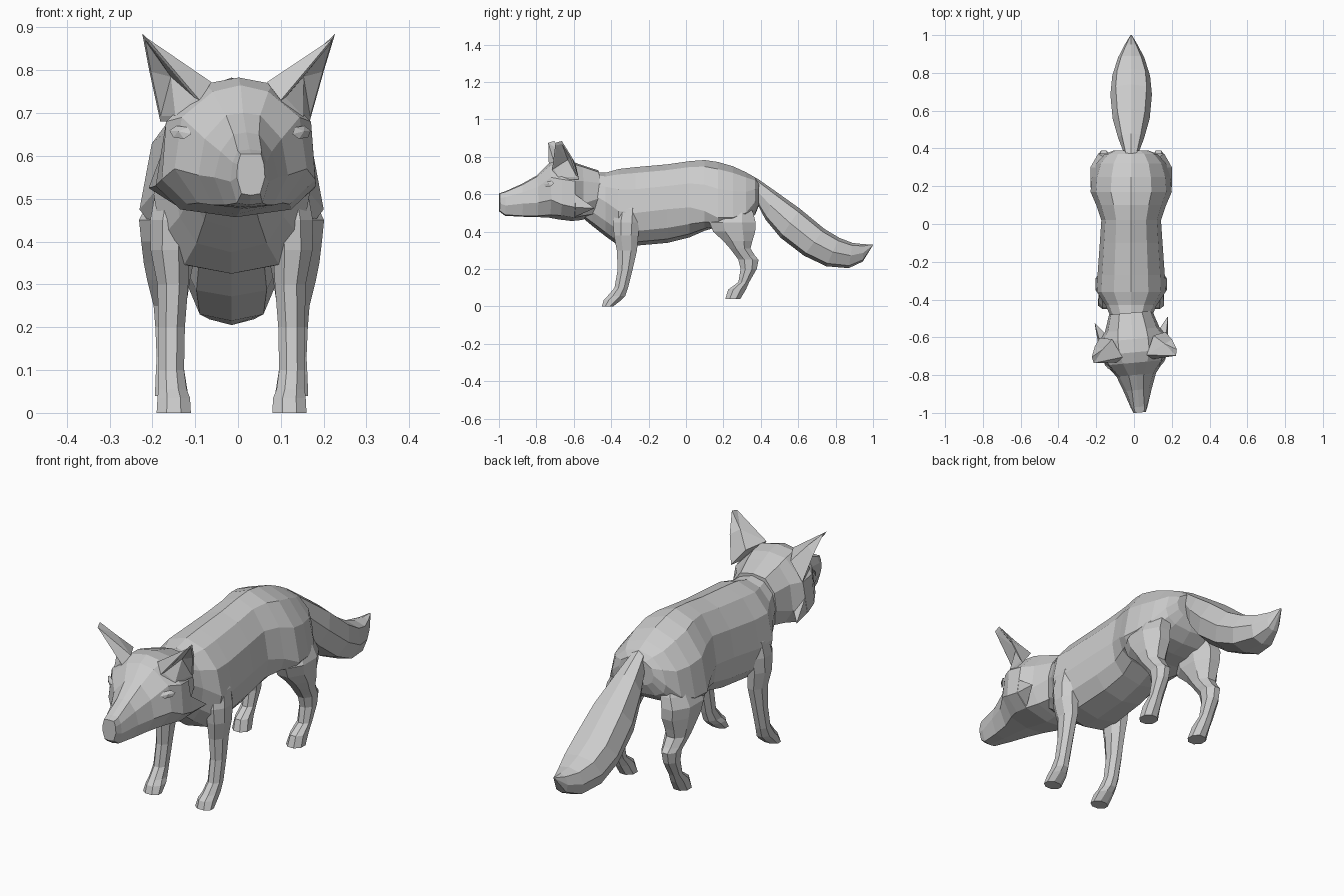
import bpy, bmesh, math
from mathutils import Vector, Matrix

default = bpy.data.objects.get("Cube")
if default:
    bpy.data.objects.remove(default, do_unlink=True)

fur = bpy.data.materials.new("light_grey")
fur.use_nodes = True
GREY = (0.6, 0.6, 0.6, 1)
fur.diffuse_color = GREY
fur.node_tree.nodes["Principled BSDF"].inputs["Base Color"].default_value = GREY

MID = -0.015                      # sideways offset of the trunk
TRUNK = Matrix.Translation((MID, 0, 0))
PIVOT = Vector((MID, -0.5, 0))    # the head turns slightly about the neck
HEAD = Matrix.Translation(PIVOT) @ Matrix.Rotation(0.09, 4, 'Z') @ Matrix.Translation((0, 0.5, 0))


def finish(bm, name, matrix):
    bmesh.ops.recalc_face_normals(bm, faces=bm.faces)
    mesh = bpy.data.meshes.new(name)
    bm.to_mesh(mesh)
    bm.free()
    mesh.transform(matrix)
    mesh.materials.append(fur)
    obj = bpy.data.objects.new(name, mesh)
    bpy.context.collection.objects.link(obj)
    return obj


def loft(name, rings, matrix):
    """Skin a list of equal-length point rings and cap both ends."""
    bm = bmesh.new()
    loops = [[bm.verts.new(p) for p in ring] for ring in rings]
    n = len(loops[0])
    for a, b in zip(loops, loops[1:]):
        for i in range(n):
            j = (i + 1) % n
            bm.faces.new((a[i], a[j], b[j], b[i]))
    bm.faces.new(loops[0])
    bm.faces.new(loops[-1])
    return finish(bm, name, matrix)


def soft(v, power):
    return math.copysign(abs(v) ** power, v)


# Trunk: y, top, underside, height of widest point, half width
trunk = [
    (-.56, .70, .48, .60, .085), (-.50, .72, .43, .60, .105),
    (-.43, .715, .375, .56, .135), (-.36, .735, .325, .51, .182),
    (-.27, .745, .325, .50, .178), (-.10, .76, .34, .52, .166),
    (.02, .777, .37, .53, .158), (.10, .783, .405, .51, .185),
    (.17, .773, .425, .475, .215), (.25, .75, .43, .475, .208),
    (.32, .718, .45, .50, .185), (.37, .69, .49, .56, .14),
    (.39, .66, .54, .60, .09)]


def trunk_ring(y, top, low, wide, w, sides=12):
    ring = []
    for i in range(sides):
        t = math.tau * i / sides
        c = math.cos(t)
        upper = c > 0
        ring.append((w * soft(math.sin(t), 1 if upper else .72), y,
                     wide + soft(c, .95 if upper else .85) * (top - wide if upper else wide - low)))
    return ring


loft("body", [trunk_ring(*r) for r in trunk], TRUNK)

# Tail: upper edge (y, z), lower edge (y, z), half width
tail = [
    (.33, .70, .36, .59, .035), (.38, .685, .38, .55, .04),
    (.48, .615, .425, .465, .068), (.61, .522, .505, .368, .098),
    (.74, .415, .63, .272, .11), (.82, .367, .75, .215, .10),
    (.89, .34, .87, .205, .07), (.95, .333, .945, .24, .035),
    (1.0, .332, .998, .325, .004)]


def tail_ring(y0, z0, y1, z1, w, sides=8):
    top, low = Vector((0, y0, z0)), Vector((0, y1, z1))
    centre, half = (top + low) / 2, (top - low) / 2
    angles = [math.tau * i / sides for i in range(sides)]
    return [centre + half * soft(math.cos(t), .65)
            + Vector((w * soft(math.sin(t), .85), 0, 0)) for t in angles]


loft("tail", [tail_ring(*r) for r in tail], TRUNK)

# Legs: z, front y, back y, centre x, half width
front_leg = [
    (.60, -.34, -.27, .10, .04), (.52, -.375, -.248, .13, .047),
    (.45, -.39, -.248, .14, .05), (.38, -.385, -.255, .143, .046),
    (.30, -.37, -.262, .137, .036), (.20, -.365, -.285, .14, .031),
    (.10, -.382, -.31, .141, .03), (.055, -.42, -.325, .138, .033),
    (.035, -.44, -.345, .135, .038), (0, -.45, -.39, .135, .04)]
hind_leg = [
    (.58, .20, .32, .10, .04), (.50, .15, .36, .13, .062),
    (.45, .125, .372, .146, .07), (.40, .145, .37, .145, .066),
    (.35, .20, .355, .147, .058), (.31, .235, .345, .147, .05),
    (.27, .265, .37, .145, .042), (.25, .28, .388, .145, .037),
    (.20, .292, .378, .145, .033), (.13, .28, .338, .145, .03),
    (.09, .225, .32, .143, .034), (.04, .21, .29, .14, .039)]


def leg_ring(side, z, y0, y1, x, w, sides=8):
    ring = []
    for i in range(sides):
        t = math.tau * (i + .5) / sides
        grow = 1 / math.cos(math.pi / sides)
        ring.append((side * (x + w * grow * math.cos(t)),
                     (y0 + y1) / 2 + (y1 - y0) / 2 * grow * math.sin(t), z))
    return ring


for label, side in (("left", 1), ("right", -1)):
    for kind, rows in (("front", front_leg), ("hind", hind_leg)):
        loft(f"{label}_{kind}_leg", [leg_ring(side, *r) for r in rows], TRUNK)

# Head: y, then crown z, brow, temple, cheek and jaw as x, z, and chin z
head = [
    (-1.0, .605, .024, .604, .031, .58, .033, .55, .022, .512, .508),
    (-.97, .615, .028, .612, .04, .585, .045, .54, .03, .49, .485),
    (-.88, .655, .03, .65, .06, .61, .075, .55, .05, .485, .48),
    (-.80, .70, .04, .695, .09, .64, .105, .555, .07, .485, .478),
    (-.735, .765, .065, .75, .138, .69, .155, .57, .10, .49, .475),
    (-.68, .783, .08, .768, .17, .68, .18, .545, .12, .487, .465),
    (-.61, .775, .08, .762, .165, .67, .188, .53, .13, .475, .457),
    (-.56, .757, .075, .747, .13, .67, .145, .55, .105, .485, .462),
    (-.47, .728, .06, .718, .105, .66, .115, .58, .08, .50, .49)]


def head_ring(y, crown, *rest):
    pairs = list(zip(rest[:-1:2], rest[1:-1:2]))
    return ([(0, y, crown)] + [(x, y, z) for x, z in pairs] + [(0, y, rest[-1])]
            + [(-x, y, z) for x, z in reversed(pairs)])


loft("head", [head_ring(*r) for r in head], HEAD)

# Ears: an open cup facing outward, a folded back and a hollow inside the rim
RIM = [(.095, -.725, .73), (.218, -.718, .875), (.226, -.685, .885),
       (.205, -.63, .80), (.175, -.588, .68), (.145, -.70, .68)]
BACK = [(.065, -.70, .772), (.11, -.60, .76), (.165, -.65, .825)]
EYE = Vector((.142, -.746, .655))
# Cheek tufts: base outline as x, z
TUFT = [(.176, .60), (.187, .53), (.13, .478), (.11, .56)]
TUFT_TIP = Vector((.195, -.505, .525))

for label, side in (("left", 1), ("right", -1)):
    flip = HEAD @ Matrix.Diagonal((side, 1, 1, 1))
    bm = bmesh.new()
    r = [bm.verts.new(p) for p in RIM]
    crest, root, ridge = [bm.verts.new(p) for p in BACK]
    for face in ((r[0], r[1], crest), (r[1], ridge, crest), (crest, ridge, root),
                 (r[1], r[2], ridge), (r[2], r[3], ridge), (r[3], r[4], root, ridge),
                 (r[4], r[5], root), (r[5], r[0], crest, root)):
        bm.faces.new(face)
    centre = sum((v.co for v in r), Vector()) / len(r)
    inner = [bm.verts.new(v.co.lerp(centre, .14)) for v in r]
    deep = bm.verts.new(centre.lerp((root.co + ridge.co) / 2, .55))
    for i in range(len(r)):
        j = (i + 1) % len(r)
        bm.faces.new((r[i], r[j], inner[j], inner[i]))
        bm.faces.new((inner[i], inner[j], deep))
    finish(bm, f"{label}_ear", flip)

    base = [Vector((x, -.61, z)) for x, z in TUFT]
    loft(f"{label}_cheek_tuft", [base, [p.lerp(TUFT_TIP, .96) for p in base]], flip)

    # Eyes: shallow faceted almonds lying on the face
    normal = Vector((.66, -.68, .32)).normalized()
    along = Vector((.68, .70, .12)).normalized()
    up = normal.cross(along) * -1
    bm = bmesh.new()
    rim = [bm.verts.new(EYE + along * .034 * math.cos(t) + up * .017 * soft(math.sin(t), 1.2))
           for t in (math.tau * i / 6 for i in range(6))]
    tip = bm.verts.new(EYE + normal * .008)
    for i in range(6):
        bm.faces.new((rim[i], rim[(i + 1) % 6], tip))
    bm.faces.new(rim)
    finish(bm, f"{label}_eye", flip)
